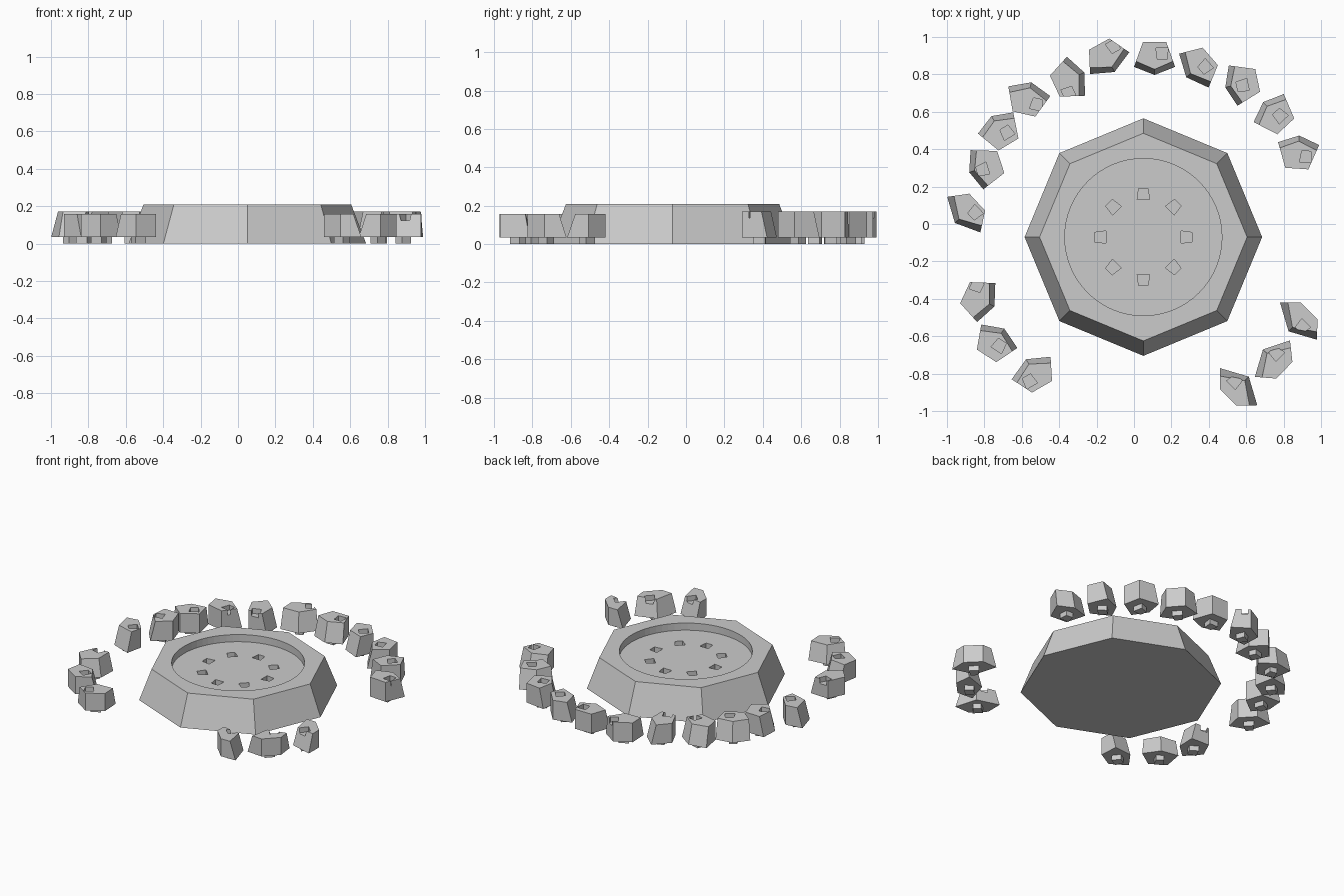
import bpy
import bmesh
from math import radians, cos, sin, tau
from mathutils import Matrix, Vector

default = bpy.data.objects.get("Cube")
if default:
    bpy.data.objects.remove(default, do_unlink=True)

stone_grey = bpy.data.materials.new("stone grey")
stone_grey.use_nodes = True
GREY = (0.6, 0.6, 0.6, 1)
stone_grey.diffuse_color = GREY
stone_grey.node_tree.nodes["Principled BSDF"].inputs["Base Color"].default_value = GREY


def add_prism(bm, lower, upper, z_low, z_high, matrix=Matrix()):
    """Solid between two outlines with the same number of points."""
    bottom = [bm.verts.new(matrix @ Vector((x, y, z_low))) for x, y in lower]
    top = [bm.verts.new(matrix @ Vector((x, y, z_high))) for x, y in upper]
    bm.faces.new(bottom[::-1])
    bm.faces.new(top)
    count = len(lower)
    for i in range(count):
        j = (i + 1) % count
        bm.faces.new((bottom[i], bottom[j], top[j], top[i]))


def make_object(name, bm):
    bmesh.ops.recalc_face_normals(bm, faces=bm.faces)
    mesh = bpy.data.meshes.new(name)
    bm.to_mesh(mesh)
    bm.free()
    mesh.materials.append(stone_grey)
    obj = bpy.data.objects.new(name, mesh)
    bpy.context.scene.collection.objects.link(obj)
    return obj


def carve(target, cutter):
    """Subtract the cutter from the target, then discard the cutter."""
    mod = target.modifiers.new("carve", 'BOOLEAN')
    mod.operation = 'DIFFERENCE'
    mod.solver = 'EXACT'
    mod.object = cutter
    bpy.context.view_layer.objects.active = target
    bpy.ops.object.modifier_apply(modifier=mod.name)
    bpy.data.objects.remove(cutter, do_unlink=True)


def ring(radius, sides):
    return [(radius * cos(tau * i / sides), radius * sin(tau * i / sides))
            for i in range(sides)]


def place(x, y, angle):
    return Matrix.Translation((x, y, 0)) @ Matrix.Rotation(angle, 4, 'Z')


# Tapered outline shared by pegs and sockets, wide end towards -x
PEG = [(-0.03, -0.033), (0.03, -0.025), (0.03, 0.025), (-0.03, 0.033)]

# Octagonal base with a round basin and a ring of sockets in its floor
centre = (0.05, -0.07)
bm = bmesh.new()
add_prism(bm, ring(0.635, 8), ring(0.555, 8), 0, 0.21, place(*centre, 0))
base = make_object("octagonal_base", bm)

bm = bmesh.new()
add_prism(bm, ring(0.42, 64), ring(0.42, 64), 0.16, 0.3, place(*centre, 0))
carve(base, make_object("basin_cutter", bm))

bm = bmesh.new()
for i in range(8):
    angle = tau * i / 8
    spot = place(*centre, angle) @ Matrix.Translation((0.23, 0, 0))
    add_prism(bm, PEG, PEG, 0.125, 0.19, spot)
carve(base, make_object("socket_cutter", bm))


def make_stone(name, x, y, angle, half, socket, height):
    """Five-sided block: sloping pointed side towards +x, narrow back."""
    apex = 0.043 + 1.1 * (half - 0.11)
    back = 0.134 - 1.8 * (half - 0.11)
    narrow = 0.062
    slope = 0.03
    inset = slope * (half - narrow) / back
    lower = [(-back, -narrow), (0, -half), (apex, 0), (0, half), (-back, narrow)]
    upper = [(-back, -narrow), (-slope, inset - half), (apex - slope, 0),
             (-slope, half - inset), (-back, narrow)]
    spot = place(x, y, angle)
    bm = bmesh.new()
    add_prism(bm, lower, upper, 0.035, height, spot)
    body = make_object(name, bm)

    # Square socket in the top
    bm = bmesh.new()
    add_prism(bm, PEG, PEG, height - 0.035, height + 0.05,
              place(x + socket[0], y + socket[1], angle))
    carve(body, make_object("socket_cutter", bm))

    # Matching peg underneath
    bm = bmesh.new()
    add_prism(bm, PEG, PEG, 0, 0.035,
              spot @ Matrix.Translation(((apex - back) / 2, 0, 0)))
    make_object(name + "_peg", bm)


# Stones: position, facing in degrees, half width, socket offset (hundredths)
back_arc = [
    (-91, 5, 223, 13, 6, 1), (-84, 29, 198, 11, 3, 0),
    (-74, 54, 121, 11, 6, -5), (-56, 71, 77, 11.5, 4, -7),
    (-31, 79, 25, 11.5, -4, -9), (-13, 86, -61, 12, 2, 9),
    (11, 84, -90, 11, 4, 7), (32, 82, 221, 12, 6, 2),
    (53, 74, 192, 11, 5, 0), (72, 62, 133, 11, 6, -4),
    (88, 43, 86, 11, 4, -7),
]
front_arc = [
    (-79, -42, -25, 11.5, -5, 9), (-72, -60, 57, 11.5, 0, -5),
    (-55, -77, 120, 12, -1, -7), (56, -87, 45, 14, -2, 3),
    (74, -72, 136, 13.5, 2, 3), (88, -52, 225, 14, 2, -3),
]
for label, arc, height in (("back_stone", back_arc, 0.17),
                           ("front_stone", front_arc, 0.157)):
    for n, (x, y, facing, half, sx, sy) in enumerate(arc, 1):
        make_stone(f"{label}_{n}", x / 100, y / 100, radians(facing),
                   half / 100, (sx / 100, sy / 100), height)
